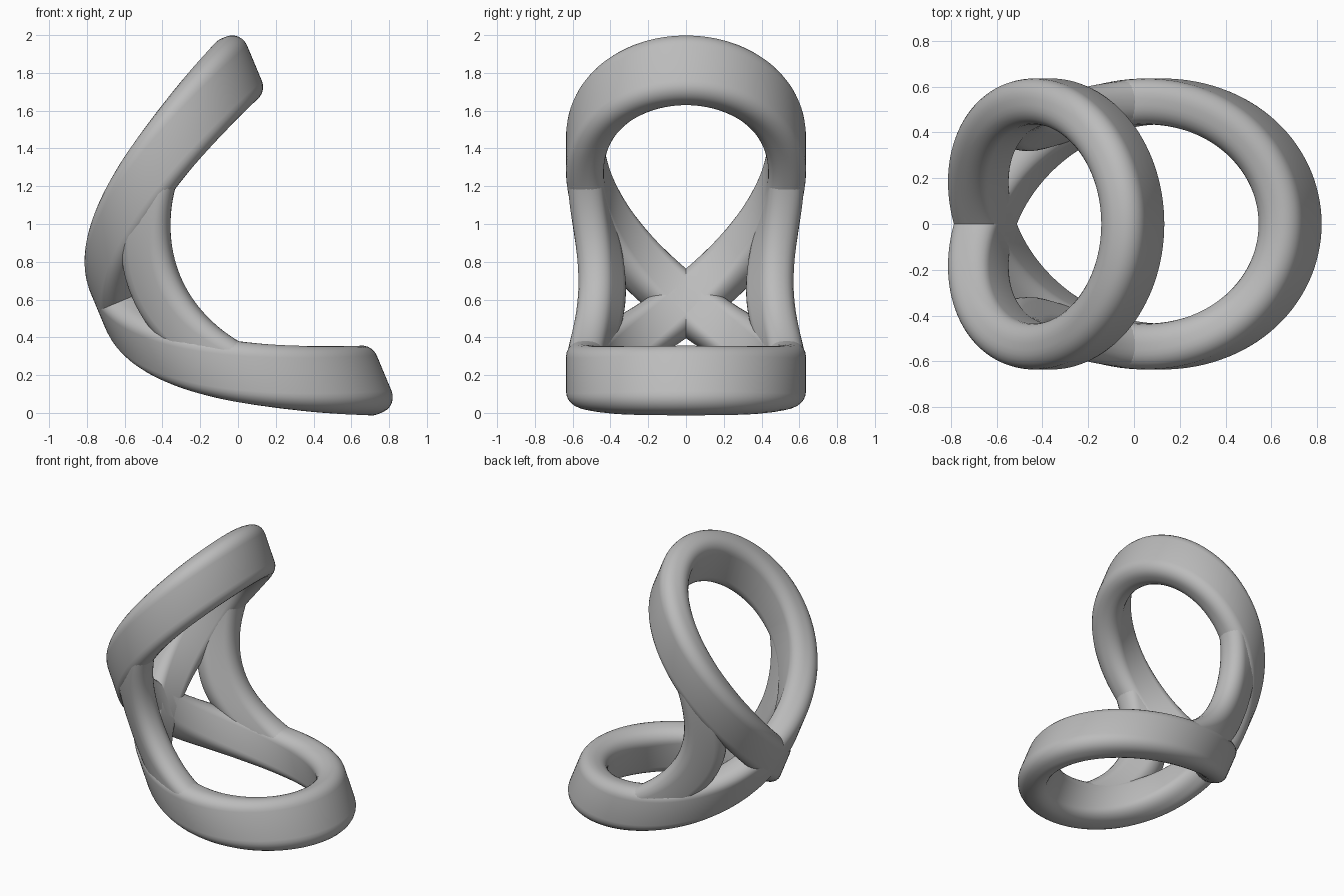
import bpy, bmesh
from math import sin, cos, pi, radians
from mathutils import Matrix, Vector

if "Cube" in bpy.data.objects:
    bpy.data.objects.remove(bpy.data.objects["Cube"])

grey = bpy.data.materials.new("plain grey")
grey.use_nodes = True
colour = (0.5, 0.5, 0.5, 1)
grey.diffuse_color = colour
grey.node_tree.nodes["Principled BSDF"].inputs["Base Color"].default_value = colour

# The sculpture lies on an upright cylinder that is tilted about y
RADIUS, RISE, CENTRE_U, MID_W = 0.535, 0.89, 0.16, 0.785
TILT = Matrix.Rotation(radians(-22.7), 4, 'Y')


def on_cylinder(r, t, w):
    return TILT @ Vector((CENTRE_U - r * cos(t), r * sin(t), MID_W + w))


def rounded_section(half_a, half_b, corner, steps=6):
    """Rounded rectangle as (a, b) pairs."""
    pts = []
    for k, (sa, sb) in enumerate([(1, 1), (-1, 1), (-1, -1), (1, -1)]):
        for i in range(steps + 1):
            ang = (k + i / steps) * pi / 2
            pts.append((sa * (half_a - corner) + corner * cos(ang),
                        sb * (half_b - corner) + corner * sin(ang)))
    return pts


def sweep(name, rings, closed):
    """Skin a list of point rings into a smooth tube."""
    bm = bmesh.new()
    loops = [[bm.verts.new(p) for p in ring] for ring in rings]
    count = len(loops[0])
    for i in range(len(loops) - (0 if closed else 1)):
        a, b = loops[i], loops[(i + 1) % len(loops)]
        for j in range(count):
            k = (j + 1) % count
            bm.faces.new((a[j], a[k], b[k], b[j]))
    if not closed:
        bm.faces.new(loops[0])
        bm.faces.new(loops[-1])
    bmesh.ops.recalc_face_normals(bm, faces=bm.faces)
    mesh = bpy.data.meshes.new(name)
    bm.to_mesh(mesh)
    bm.free()
    mesh.materials.append(grey)
    obj = bpy.data.objects.new(name, mesh)
    bpy.context.collection.objects.link(obj)
    bpy.ops.object.select_all(action='DESELECT')
    obj.select_set(True)
    bpy.context.view_layer.objects.active = obj
    bpy.ops.object.shade_smooth_by_angle(angle=radians(40))


# Figure-eight band: goes twice round the cylinder, crossing itself at the back
band = rounded_section(0.1, 0.187, 0.085)
steps = 240
rings = []
for i in range(steps):
    t = 4 * pi * i / steps
    rings.append([on_cylinder(RADIUS + a, t, RISE * sin(t / 2) + b) for a, b in band])
sweep("figure_eight_band", rings, True)

# Curved struts joining the upper and lower loops on each side
strut = rounded_section(0.095, 0.145, 0.085)
for side, name in ((1, "left_strut"), (-1, "right_strut")):
    rings = []
    for i in range(41):
        w = -0.6 + 1.2 * i / 40
        t = radians(56 + 91 * w * w)
        rings.append([on_cylinder(RADIUS + a, side * (t + b / RADIUS), w) for a, b in strut])
    sweep(name, rings, False)
